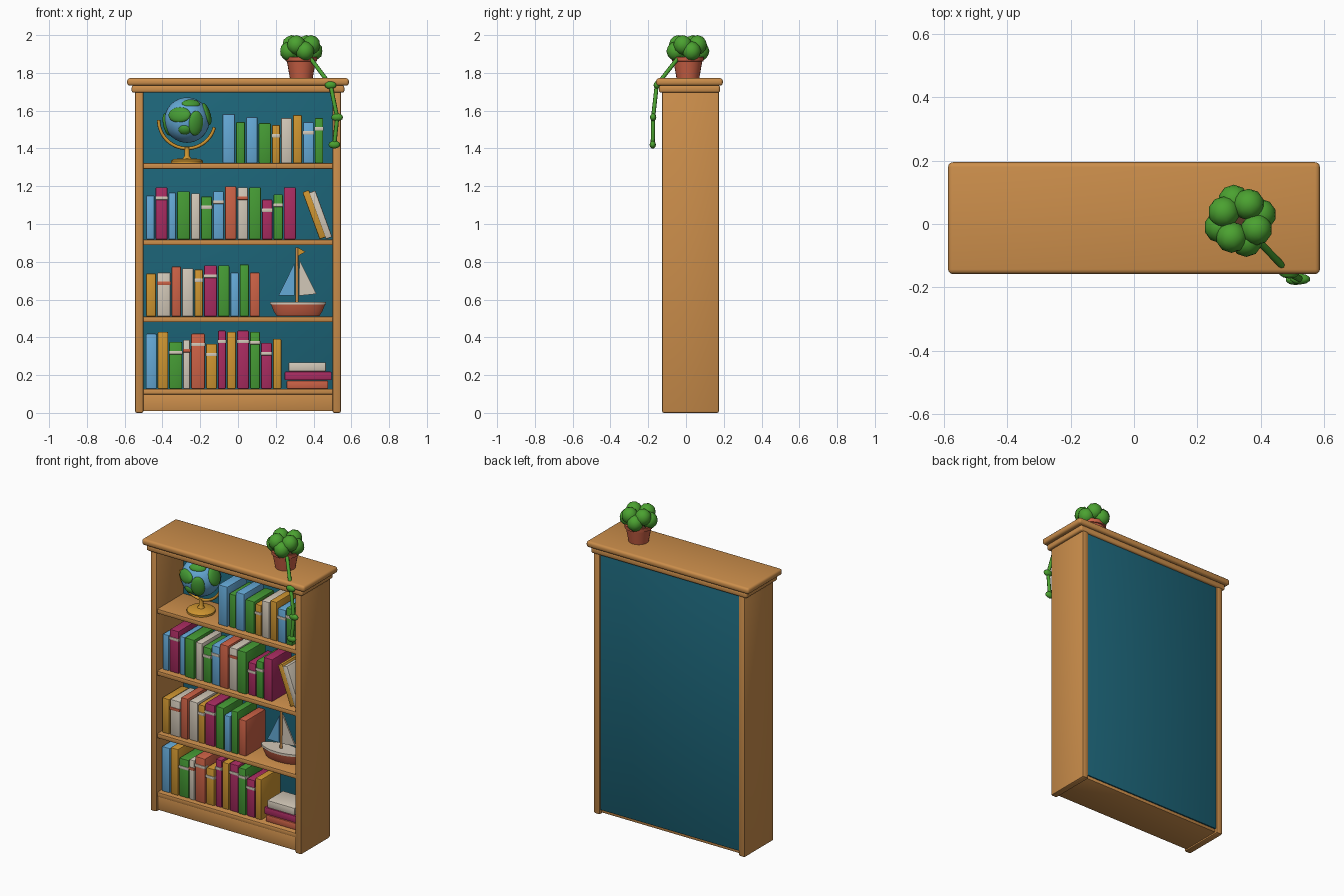
import bpy, bmesh, math, random
from mathutils import Vector, Matrix

if "Cube" in bpy.data.objects:
    bpy.data.objects.remove(bpy.data.objects["Cube"])

random.seed(4)
COLORS = {
    'wood': (.60, .27, .07), 'teal': (.012, .13, .19), 'b': (.13, .40, .68), 'g': (.06, .33, .035),
    'm': (.40, .025, .12), 'c': (.65, .58, .48), 'r': (.60, .12, .06), 'y': (.62, .30, .03),
    'leaf': (.07, .36, .03), 'soil': (.10, .04, .02)}
MATS = {}
for key, rgb in COLORS.items():
    MATS[key] = bpy.data.materials.new(key)
    MATS[key].diffuse_color = (*rgb, 1)


def finish(name, bm, color, bevel=0, segs=2, smooth=True):
    mesh = bpy.data.meshes.new(name)
    if bevel:
        bmesh.ops.bevel(bm, geom=bm.edges[:], offset=bevel, segments=segs, profile=.5, affect='EDGES')
    bmesh.ops.recalc_face_normals(bm, faces=bm.faces[:])
    bm.to_mesh(mesh)
    bm.free()
    mesh.materials.append(MATS[color])
    ob = bpy.data.objects.new(name, mesh)
    bpy.context.collection.objects.link(ob)
    if smooth:
        bpy.ops.object.select_all(action='DESELECT')
        ob.select_set(True)
        bpy.context.view_layer.objects.active = ob
        bpy.ops.object.shade_smooth_by_angle(angle=math.radians(35))
    return ob


def box(name, x, y, z, color='wood', bevel=.004, segs=2):
    """Box from (min, max) ranges."""
    bm = bmesh.new()
    bmesh.ops.create_cube(bm, size=1)
    for v in bm.verts:
        v.co = [r[0] if c < 0 else r[1] for c, r in zip(v.co, (x, y, z))]
    return finish(name, bm, color, bevel, segs)


def ball(name, center, radii, color, rot=None, subdiv=None):
    bm = bmesh.new()
    if subdiv:
        bmesh.ops.create_icosphere(bm, subdivisions=subdiv, radius=1)
    else:
        bmesh.ops.create_uvsphere(bm, u_segments=32, v_segments=18, radius=1)
    m = Matrix.Translation(center) @ (rot or Matrix()) @ Matrix.Diagonal((*radii, 1))
    bm.transform(m)
    return finish(name, bm, color)


def lathe(name, center, profile, color, steps=24):
    """Spin an (r, z) profile that starts and ends on the axis."""
    bm = bmesh.new()
    vs = [bm.verts.new((r, 0, z)) for r, z in profile]
    es = [bm.edges.new(p) for p in zip(vs, vs[1:])]
    bmesh.ops.spin(bm, geom=vs + es, cent=(0, 0, 0), axis=(0, 0, 1), angle=math.tau, steps=steps)
    bmesh.ops.remove_doubles(bm, verts=bm.verts[:], dist=1e-5)
    bm.transform(Matrix.Translation(center))
    return finish(name, bm, color)


def tube(name, points, radius, color):
    cu = bpy.data.curves.new(name, 'CURVE')
    cu.dimensions = '3D'
    cu.bevel_depth, cu.bevel_resolution, cu.use_fill_caps = radius, 2, True
    sp = cu.splines.new('POLY')
    sp.points.add(len(points) - 1)
    for p, co in zip(sp.points, points):
        p.co = (*co, 1)
    cu.materials.append(MATS[color])
    ob = bpy.data.objects.new(name, cu)
    bpy.context.collection.objects.link(ob)


def plate(name, outline, y, thick, color):
    """Extrude an (x, z) outline along y."""
    bm = bmesh.new()
    f = bm.faces.new([bm.verts.new((x, y - thick / 2, z)) for x, z in outline])
    ext = bmesh.ops.extrude_face_region(bm, geom=[f])
    bmesh.ops.translate(bm, vec=(0, thick, 0), verts=[v for v in ext['geom'] if isinstance(v, bmesh.types.BMVert)])
    finish(name, bm, color)


# Case
box('side_left', (-.545, -.5), (-.127, .175), (0, 1.71), bevel=.01)
box('side_right', (.5, .545), (-.127, .175), (0, 1.71), bevel=.01)
box('back_panel', (-.505, .505), (.15, .166), (.03, 1.70), 'teal', .002)
box('plinth', (-.505, .505), (-.113, .158), (.01, .104))
box('top_board', (-.587, .587), (-.158, .195), (1.732, 1.772), bevel=.015, segs=3)
box('crown_moulding', (-.563, .563), (-.143, .18), (1.695, 1.734), bevel=.012, segs=3)
SHELVES = [.127, .51, .918, 1.322]
for i, z in enumerate(SHELVES):
    box(f'shelf_{i}', (-.505, .505), (-.118, .155), (z - .03, z), bevel=.006)

# Upright books: shelf, start x, colours (capital = banded), widths and heights in cm
ROWS = [
    (0, -.491, 'byGCRYMyMGMy', [6.3, 6.1, 7.4, 4.2, 7.9, 6.3, 4.8, 5.3, 6.9, 5.8, 6.3, 5],
     [29.2, 30.2, 24.9, 26, 29.2, 23.9, 30.8, 30.2, 30.8, 30.2, 24.4, 26.5]),
    (1, -.489, 'yCrcYMgbgr', [5.8, 7.7, 5.5, 6.6, 5, 7.4, 6.6, 5, 5.3, 5.8],
     [22.8, 23.3, 26.5, 25.5, 24.9, 27.1, 27.1, 23.3, 27.6, 23.3]),
    (2, -.489, 'bMbgcGBrCgMGm', [5, 6.9, 4.5, 7.4, 5.3, 6.3, 6.3, 6.6, 6.1, 6.9, 6.1, 5.5, 6.9],
     [23.3, 27.6, 24.9, 25.5, 24.4, 22.8, 25.5, 28.1, 27.6, 27.6, 21.2, 23.9, 27.6]),
    (3, -.085, 'bgbgYcyBG', [7.2, 5.3, 6.6, 7.1, 4.8, 6.3, 5.3, 6.3, 5],
     [26, 21.8, 24.4, 21.2, 20.2, 23.9, 25.5, 21.8, 23.9])]
for s, x, cols, widths, heights in ROWS:
    z = SHELVES[s]
    for i, (c, w, h) in enumerate(zip(cols, widths, heights)):
        w, h = w / 100, h / 100
        y0 = -.085 + random.uniform(-.006, .006)
        x0, x1 = x + .003, x + w - .003
        box(f'book_{s}_{i}', (x0, x1), (y0, y0 + .205), (z, z + h), c.lower(), .006)
        if c.isupper():
            box(f'book_band_{s}_{i}', (x0 - .002, x1 + .002), (y0 - .004, y0 + .03),
                (z + h - .066, z + h - .048), 'r' if c == 'C' else 'c', .002)
        x += w

# Leaning books
for name, c, x, h, ang in (('leaning_book_front', 'y', .432, .265, -20), ('leaning_book_end', 'c', .465, .262, -20)):
    ob = box(name, (0, .036), (-.08, .115), (0, h), c, .006)
    ob.rotation_euler.y = math.radians(ang)
    ob.location = (x, 0, SHELVES[2] + .001)

# Lying books
for i, (c, x0, x1, z0, z1) in enumerate((('r', .258, .477, .127, .171), ('m', .247, .496, .173, .218),
                                         ('c', .268, .466, .22, .268))):
    box(f'lying_book_{i}', (x0, x1), (-.085, .08), (z0, z1), c, .006)

# Globe
G = Vector((-.27, .005, 1.55))
ball('globe', G, (.12, .12, .12), 'b')
LAND = [(.2, -.6, .8, .05, .03), (-.36, -.88, .25, .062, .042), (.42, -.88, -.15, .042, .066),
        (-.12, -.88, -.45, .034, .03), (.95, -.1, .3, .05, .06), (-.9, .1, -.2, .045, .06),
        (.2, .9, .3, .06, .045), (-.4, .8, -.4, .045, .04)]
for i, (dx, dy, dz, a, b) in enumerate(LAND):
    d = Vector((dx, dy, dz)).normalized()
    ball(f'globe_land_{i}', G + d * .108, (a, b, .021), 'g', d.to_track_quat('Z', 'Y').to_matrix().to_4x4())
arc = [math.radians(180 + 165 * i / 28) for i in range(29)]
tube('globe_arm', [G + Vector((.15 * math.cos(a), 0, .15 * math.sin(a))) for a in arc], .009, 'y')
lathe('globe_stand', (G.x, G.y, SHELVES[3]), [(0, 0), (.085, 0), (.085, .012), (.07, .022), (.022, .026),
                                              (.013, .04), (.013, .085), (0, .085)], 'y')


# Sailing boat
def boat_layer(name, rings, color):
    """Loft pointed-oval rings given as (half length, half beam, z)."""
    bm = bmesh.new()
    loops = []
    for hl, hb, z in rings:
        ts = [math.tau * k / 24 for k in range(24)]
        loops.append([bm.verts.new((.318 + hl * math.cos(t), hb * math.copysign(abs(math.sin(t)) ** 1.3, math.sin(t)), z))
                      for t in ts])
    for a, b in zip(loops, loops[1:]):
        for k in range(24):
            bm.faces.new((a[k], a[(k + 1) % 24], b[(k + 1) % 24], b[k]))
    bm.faces.new(loops[0])
    bm.faces.new(loops[-1])
    finish(name, bm, color)


boat_layer('boat_hull', [(.112, .035, .512), (.13, .05, .54), (.143, .058, .574)], 'r')
boat_layer('boat_deck', [(.148, .062, .574), (.148, .062, .588)], 'c')
lathe('boat_mast', (.312, 0, .58), [(0, 0), (.009, 0), (.007, .295), (0, .295)], 'wood', 12)
plate('sail_blue', [(.215, .622), (.3, .622), (.3, .795)], 0, .01, 'b')
plate('sail_cream', [(.322, .62), (.415, .63), (.325, .81)], 0, .01, 'c')
plate('boat_flag', [(.316, .83), (.358, .853), (.316, .875)], 0, .008, 'y')

# Potted plant
P = Vector((.335, .01, 1.77))
lathe('plant_pot', P, [(0, 0), (.06, 0), (.076, .09), (.083, .092), (.085, .115), (.073, .115), (.071, .1), (0, .1)], 'r')
lathe('pot_soil', P, [(0, .09), (.072, .09), (.072, .103), (0, .103)], 'soil')
for i in range(8):
    a = math.tau * i / 8 + .3
    r = .058 if i % 2 else .067
    ball(f'foliage_{i}', P + Vector((r * math.cos(a), r * math.sin(a), .178 if i % 2 else .145)),
         (.05, .05, .052), 'leaf', subdiv=2)

# Trailing vine
VINE = [(.385, -.045, 1.875), (.49, -.155, 1.735), (.525, -.174, 1.565), (.51, -.176, 1.42)]
tube('vine', VINE, .011, 'leaf')
for i, p in enumerate(VINE[1:]):
    ball(f'vine_leaf_{i}', p, (.032, .017, .021), 'leaf', subdiv=2)

for m in bpy.data.materials:
    if m.users and not m.is_grease_pencil:
        m.use_nodes = True
        m.node_tree.nodes["Principled BSDF"].inputs["Base Color"].default_value = m.diffuse_color
